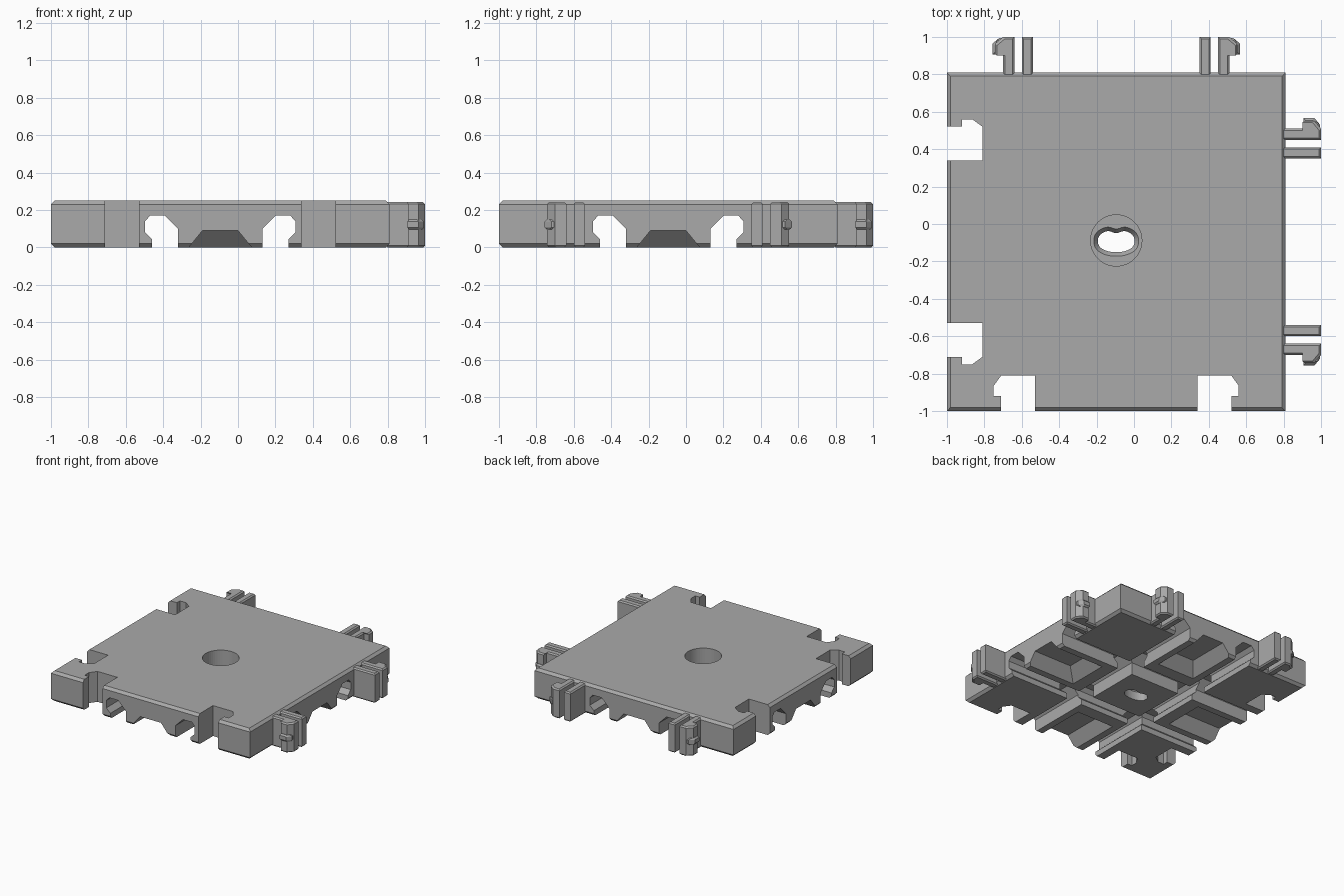
import bpy, bmesh, math
from mathutils import Matrix, Vector

if "Cube" in bpy.data.objects:
    bpy.data.objects.remove(bpy.data.objects["Cube"])

C = -0.095                       # plate centre on both x and y
LO, HI = -1.0, 0.81              # plate limits
SWAP = Matrix(((0, 1, 0, 0), (1, 0, 0, 0), (0, 0, 1, 0), (0, 0, 0, 1)))
FLIP = Matrix.Translation((2 * C, 0, 0)) @ Matrix.Scale(-1, 4, (1, 0, 0))
FLIP_Y = SWAP @ FLIP @ SWAP

grey = bpy.data.materials.new("mid grey")
grey.diffuse_color = (0.40, 0.40, 0.40, 1)
grey.use_nodes = True
grey.node_tree.nodes["Principled BSDF"].inputs["Base Color"].default_value = grey.diffuse_color


def loft(name, rings, matrix=Matrix()):
    """Closed solid through a list of equal-length rings of 3D points."""
    bm = bmesh.new()
    loops = [[bm.verts.new(matrix @ Vector(p)) for p in r] for r in rings]
    n = len(loops[0])
    bm.faces.new(loops[0])
    bm.faces.new(loops[-1])
    for a, b in zip(loops, loops[1:]):
        for i in range(n):
            j = (i + 1) % n
            bm.faces.new((a[i], a[j], b[j], b[i]))
    bmesh.ops.recalc_face_normals(bm, faces=bm.faces)
    me = bpy.data.meshes.new(name)
    bm.to_mesh(me)
    bm.free()
    me.materials.append(grey)
    ob = bpy.data.objects.new(name, me)
    bpy.context.collection.objects.link(ob)
    return ob


def prism_z(name, outline, z0, z1, matrix=Matrix()):
    return loft(name, [[(x, y, z) for x, y in outline] for z in (z0, z1)], matrix)


def prism_y(name, outline, y0, y1, matrix=Matrix()):
    return loft(name, [[(x, y, z) for x, z in outline] for y in (y0, y1)], matrix)


def cut(target, cutter):
    cutter.hide_render = True
    mod = target.modifiers.new("cut", 'BOOLEAN')
    mod.operation = 'DIFFERENCE'
    mod.solver = 'EXACT'
    mod.object = cutter
    bpy.context.view_layer.objects.active = target
    bpy.ops.object.modifier_apply(modifier=mod.name)
    bpy.data.objects.remove(cutter)


def square(inset, z):
    a, b = LO + inset, HI - inset
    return [(a, a, z), (b, a, z), (b, b, z), (a, b, z)]


# Plate with chamfered top and bottom rims
plate = loft("plate", [square(.02, 0), square(0, .02), square(0, .23), square(.02, .25)])

# Underside channels, edge notches and sloped pockets
channel = [(-.46, -.1), (-.46, .045), (-.497, .08), (-.497, .14), (-.47, .17),
           (-.39, .17), (-.32, .10), (-.32, -.1)]
notch = [(-.71, -1.1), (-.71, -.92), (-.75, -.92), (-.75, -.865), (-.71, -.81),
         (-.53, -.81), (-.53, -1.1)]
for turn in (Matrix(), SWAP):
    for side in (Matrix(), FLIP):
        cut(plate, prism_y("channel_cutter", channel, -1.2, 1.0, turn @ side))
        cut(plate, prism_z("notch_cutter", notch, -.1, .4, turn @ side))
    for end in (Matrix(), FLIP_Y):
        rings = []
        for z, w, y in ((-.02, .185, -.545), (.09, .095, -.655)):
            rings.append([(C - w, -1.1, z), (C + w, -1.1, z), (C + w, y, z), (C - w, y, z)])
        cut(plate, loft("pocket_cutter", rings, turn @ end))

# Round recess on top and a bean-shaped slot through its floor
N = 48
angles = [2 * math.pi * i / N for i in range(N)]
cut(plate, prism_z("recess_cutter", [(C + .137 * math.cos(a), C + .007 + .137 * math.sin(a))
                                     for a in angles], .10, .4))


def bean(grow):
    pts = []
    for a in angles:
        x = (.098 + grow) * math.cos(a)
        y = (.06 + grow) * math.copysign(abs(math.sin(a)) ** .8, math.sin(a))
        if a < math.pi:
            y -= .018 * math.exp(-(x / .03) ** 2)
        pts.append((C + x, C + .004 + y))
    return pts


cut(plate, loft("slot_cutter", [[(x, y, z) for x, y in bean(g)]
                                for z, g in ((-.1, 0), (.07, 0), (.101, .022))]))

# Snap clips on the two far sides: hooked arm, hook ridge and plain arm
hook = [(-.64, .79), (-.64, 1), (-.70, 1), (-.742, .965), (-.742, .91), (-.70, .91), (-.70, .79)]
ridge = [(-.69, .995), (-.72, .995), (-.756, .965), (-.756, .905), (-.69, .905)]
arm = [(-.60, .79), (-.60, 1), (-.54, 1), (-.54, .79)]


def shrink(pts, d):
    cx = (min(p[0] for p in pts) + max(p[0] for p in pts)) / 2
    cy = (min(p[1] for p in pts) + max(p[1] for p in pts)) / 2
    return [(x - math.copysign(d, x - cx), y - math.copysign(d, y - cy)) for x, y in pts]


def clip_part(name, pts, z0, z1, d, matrix):
    rings = []
    for z, s in ((z0, d), (z0 + d, 0), (z1 - d, 0), (z1, d)):
        rings.append([(x, y, z) for x, y in (shrink(pts, s) if s else pts)])
    loft(name, rings, matrix)


for turn, label in ((Matrix(), "back"), (SWAP, "right")):
    for side, num in ((Matrix(), "1"), (FLIP, "2")):
        m = turn @ side
        clip_part(f"{label}_clip_hook_{num}", hook, 0, .242, .01, m)
        clip_part(f"{label}_clip_ridge_{num}", ridge, .095, .15, .012, m)
        clip_part(f"{label}_clip_arm_{num}", arm, 0, .242, .01, m)
